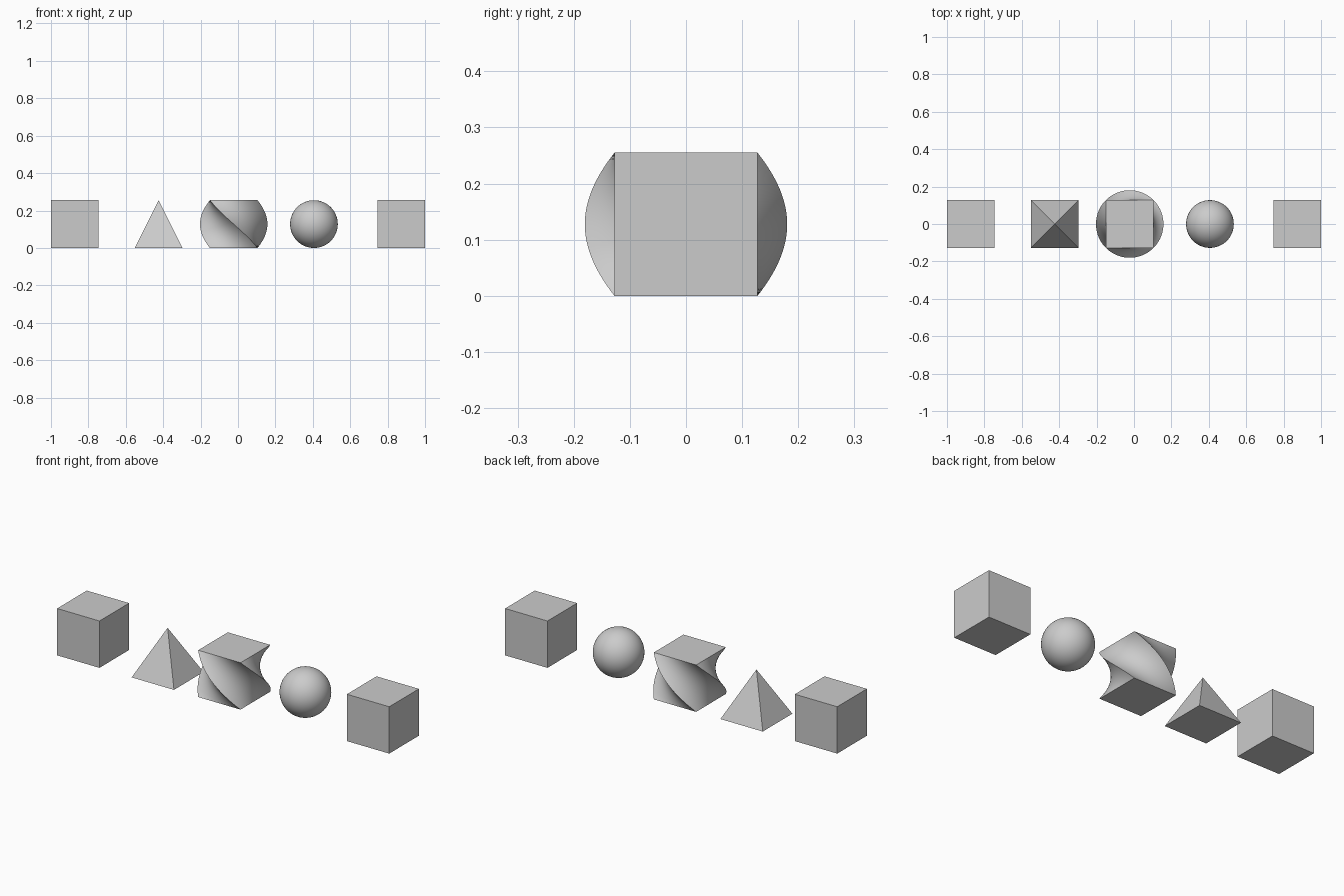
import bpy
import bmesh
import math
from mathutils import Matrix

if "Cube" in bpy.data.objects:
    bpy.data.objects.remove(bpy.data.objects["Cube"], do_unlink=True)

SIZE = 0.255
HALF = SIZE / 2

# Single plain grey material
grey = bpy.data.materials.new("plain_grey")
grey.use_nodes = True
grey.diffuse_color = (0.6, 0.6, 0.6, 1)
grey.node_tree.nodes["Principled BSDF"].inputs["Base Color"].default_value = (0.6, 0.6, 0.6, 1)


def add_solid(name, x, build, smooth=False):
    """Make one solid, centred at x and resting on the ground."""
    bm = bmesh.new()
    build(bm)
    bmesh.ops.recalc_face_normals(bm, faces=bm.faces)
    mesh = bpy.data.meshes.new(name)
    bm.to_mesh(mesh)
    bm.free()
    mesh.materials.append(grey)
    obj = bpy.data.objects.new(name, mesh)
    obj.location = (x, 0, HALF)
    bpy.context.collection.objects.link(obj)
    if smooth:
        bpy.ops.object.select_all(action='DESELECT')
        obj.select_set(True)
        bpy.context.view_layer.objects.active = obj
        bpy.ops.object.shade_smooth_by_angle(angle=math.radians(30))


def cube(bm):
    bmesh.ops.create_cube(bm, size=SIZE)


def pyramid(bm):
    # Four-sided cone turned so that its base lines up with the axes
    bmesh.ops.create_cone(bm, cap_ends=True, segments=4, radius1=HALF * math.sqrt(2),
                          radius2=0, depth=SIZE)
    bmesh.ops.remove_doubles(bm, verts=bm.verts, dist=0.0001)
    base = min(bm.verts, key=lambda v: v.co.z)
    turn = math.pi / 4 - math.atan2(base.co.y, base.co.x)
    bmesh.ops.rotate(bm, verts=bm.verts, matrix=Matrix.Rotation(turn, 3, 'Z'))


def twisted_cube(bm):
    # Finely divided cube with a quarter turn, square to the axes at both ends
    cube(bm)
    bmesh.ops.subdivide_edges(bm, edges=bm.edges, cuts=31, use_grid_fill=True)
    for v in bm.verts:
        turn = -math.pi / 2 * (v.co.z + HALF) / SIZE
        v.co = Matrix.Rotation(turn, 3, 'Z') @ v.co


def ball(bm):
    bmesh.ops.create_uvsphere(bm, u_segments=64, v_segments=32, radius=HALF)


# Row of solids
add_solid("right_cube", -0.8725, cube)
add_solid("pyramid", -0.424, pyramid)
add_solid("twisted_cube", -0.023, twisted_cube, smooth=True)
add_solid("ball", 0.406, ball, smooth=True)
add_solid("left_cube", 0.8725, cube)
